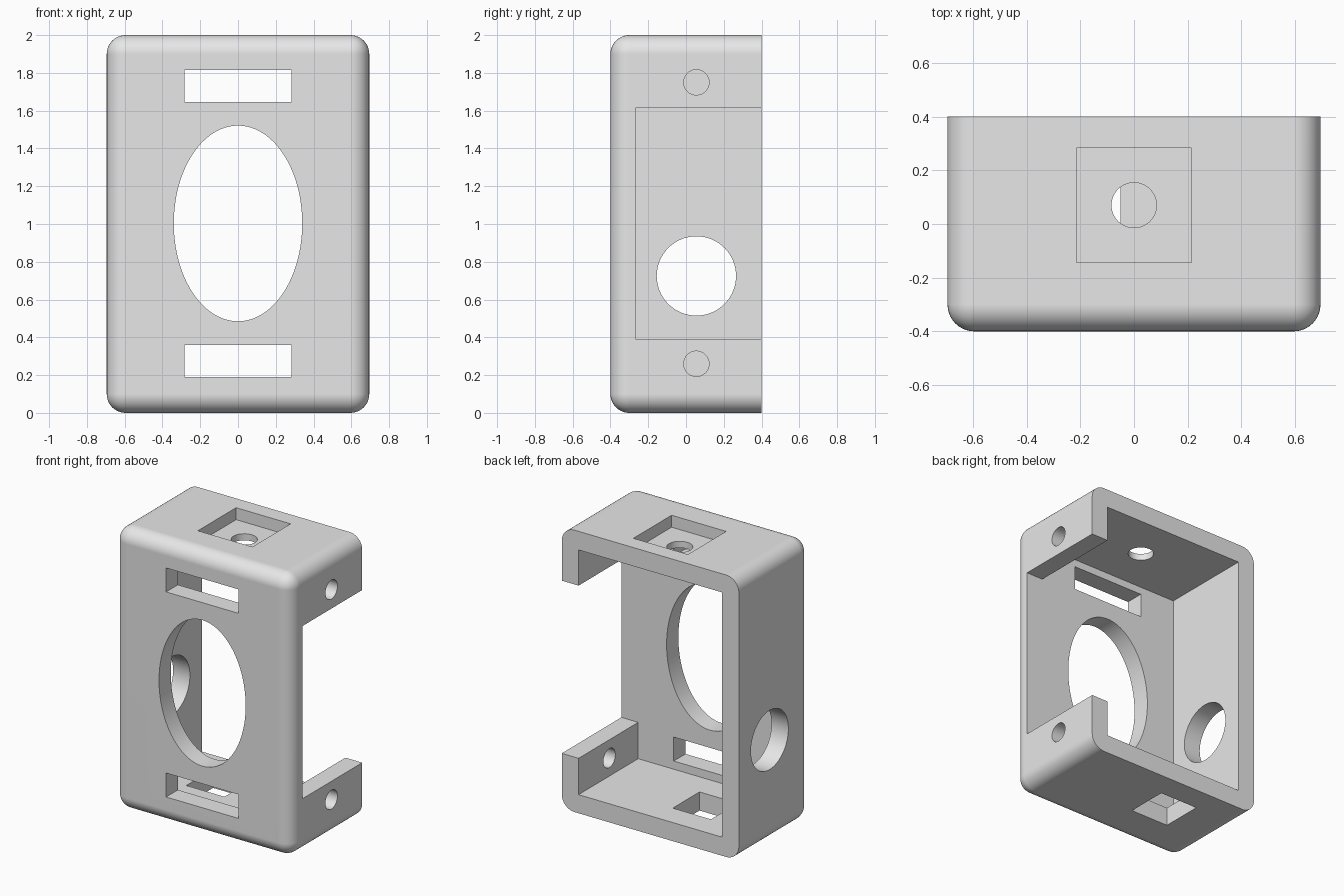
import bpy
import bmesh
from math import cos, sin, pi, radians
from mathutils import Vector

if "Cube" in bpy.data.objects:
    bpy.data.objects.remove(bpy.data.objects["Cube"], do_unlink=True)

W, D, H = 0.695, 0.40, 2.0        # half width, half depth, height
WALL = 0.132                      # wall thickness
FILLET = 0.1

grey = bpy.data.materials.new("light grey plastic")
grey.use_nodes = True
grey.diffuse_color = (0.8, 0.8, 0.8, 1)
grey.node_tree.nodes["Principled BSDF"].inputs["Base Color"].default_value = (0.8, 0.8, 0.8, 1)


def rect(u0, u1, v0, v1):
    return [(u0, v0), (u1, v0), (u1, v1), (u0, v1)]


def oval(u, v, ru, rv, n=64):
    return [(u + ru * cos(2 * pi * i / n), v + rv * sin(2 * pi * i / n)) for i in range(n)]


def prism(name, axis, profile, start, end):
    """Extrude a 2D profile along an axis; its coordinates follow the other two axes in order."""
    bm = bmesh.new()
    verts = []
    for p in profile:
        co = list(p)
        co.insert(axis, start)
        verts.append(bm.verts.new(co))
    face = bm.faces.new(verts)
    ext = bmesh.ops.extrude_face_region(bm, geom=[face])["geom"]
    move = Vector((0, 0, 0))
    move[axis] = end - start
    bmesh.ops.translate(bm, vec=move, verts=[g for g in ext if isinstance(g, bmesh.types.BMVert)])
    bmesh.ops.recalc_face_normals(bm, faces=bm.faces)
    mesh = bpy.data.meshes.new(name)
    bm.to_mesh(mesh)
    bm.free()
    mesh.materials.append(grey)
    ob = bpy.data.objects.new(name, mesh)
    bpy.context.collection.objects.link(ob)
    return ob


X, Y, Z = 0, 1, 2

# Rounded outer block; the edges of the open back stay square
housing = prism("housing", Y, rect(-W, W, 0, H), -D, D)
bm = bmesh.new()
bm.from_mesh(housing.data)
edges = [e for e in bm.edges if not all(v.co.y > 0 for v in e.verts)]
bmesh.ops.bevel(bm, geom=edges, offset=FILLET, segments=10, profile=0.5, affect='EDGES')
bm.to_mesh(housing.data)
bm.free()

# Inner cavity with the tall notch through the left wall
ix, z0, z1 = W - WALL, WALL, H - WALL
n0, n1 = 0.39, 1.615
cavity = [(-ix, z0), (ix, z0), (ix, n0), (1, n0), (1, n1), (ix, n1), (ix, z1), (-ix, z1)]
cutters = [prism("cavity_cutter", Y, cavity, -D + WALL, 1)]

# Front openings: large oval and two slots
cutters.append(prism("oval_cutter", Y, oval(0, 1.003, 0.34, 0.518, 96), -1, 0))
for low in (0.19, 1.645):
    cutters.append(prism("slot_cutter", Y, rect(-0.284, 0.284, low, low + 0.17), -1, 0))

# Screw holes in the notched wall, cable hole in the opposite wall
for z in (0.26, 1.75):
    cutters.append(prism("screw_cutter", X, oval(0.055, z, 0.067, 0.067, 48), 0.4, 1))
cutters.append(prism("cable_cutter", X, oval(0.055, 0.725, 0.21, 0.21), -1, -0.4))

# Square recess with a round hole in the top, square hole in the bottom
cutters.append(prism("recess_cutter", Z, rect(-0.214, 0.214, -0.144, 0.284), H - 0.085, H + 0.2))
cutters.append(prism("top_hole_cutter", Z, oval(0, 0.07, 0.084, 0.084, 48), 1.7, H + 0.3))
cutters.append(prism("bottom_hole_cutter", Z, rect(-0.35, -0.05, -0.08, 0.22), -0.2, 0.3))

bpy.ops.object.select_all(action='DESELECT')
bpy.context.view_layer.objects.active = housing
housing.select_set(True)
for cutter in cutters:
    cutter.hide_render = True
    mod = housing.modifiers.new("cut", 'BOOLEAN')
    mod.operation = 'DIFFERENCE'
    mod.solver = 'EXACT'
    mod.object = cutter
    bpy.ops.object.modifier_apply(modifier=mod.name)
    bpy.data.objects.remove(cutter, do_unlink=True)

# Smooth fillets and bores, flat walls
bpy.ops.object.shade_smooth_by_angle(angle=radians(30))
weighted = housing.modifiers.new("weighted_normals", 'WEIGHTED_NORMAL')
weighted.keep_sharp = True
